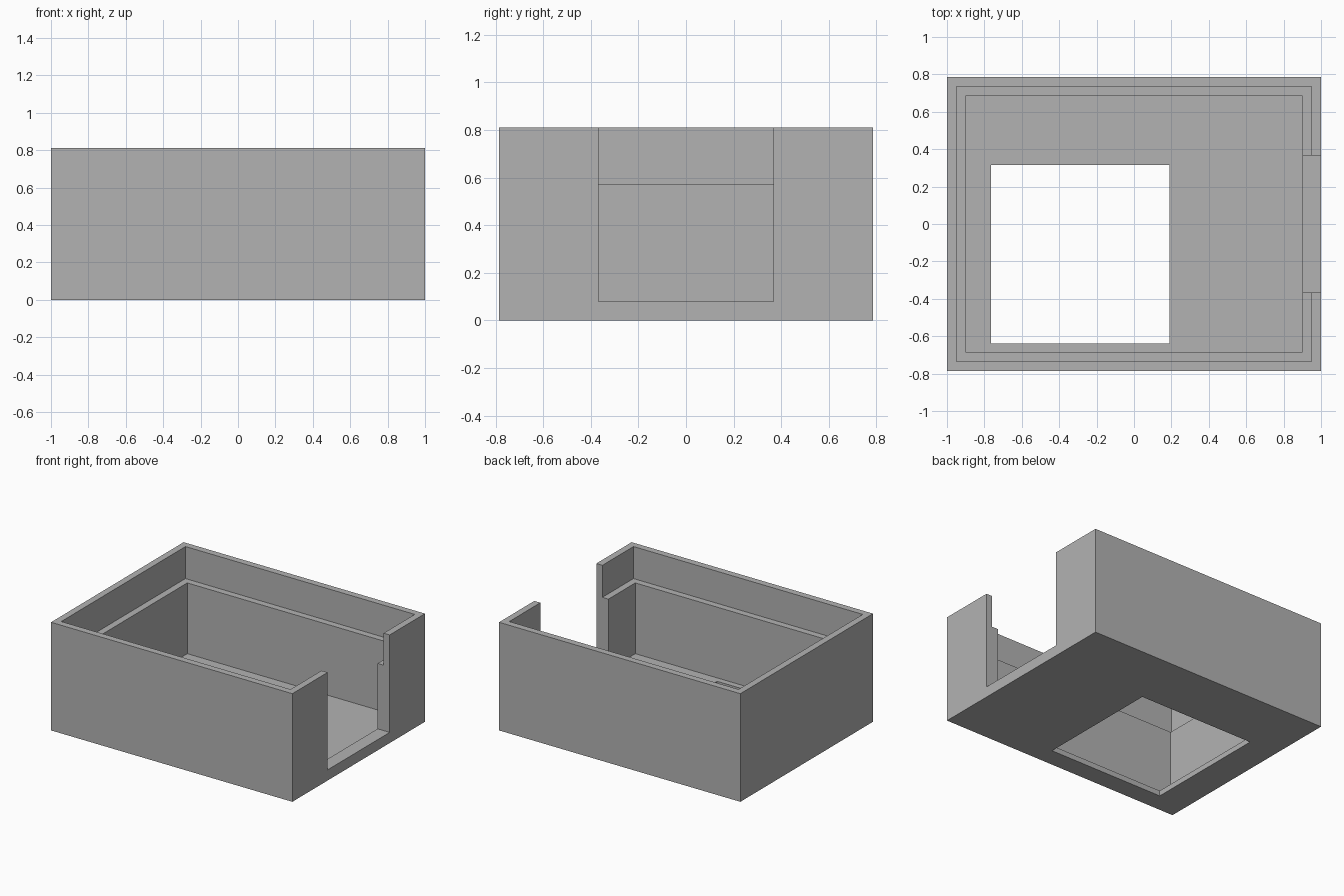
import bpy
from mathutils import Vector

default = bpy.data.objects.get("Cube")
if default:
    bpy.data.objects.remove(default, do_unlink=True)

LENGTH, DEPTH, HEIGHT = 2.0, 1.57, 0.81
FLOOR, LEDGE, SILL = 0.04, 0.57, 0.08
RIM, WALL = 0.05, 0.1
OVER = 0.1   # cutter overshoot

grey = bpy.data.materials.new("plain grey")
grey.use_nodes = True
colour = (0.45, 0.45, 0.45, 1)
grey.diffuse_color = colour
grey.node_tree.nodes["Principled BSDF"].inputs["Base Color"].default_value = colour


def block(name, low, high):
    """Axis-aligned box between two corners."""
    low, high = Vector(low), Vector(high)
    bpy.ops.mesh.primitive_cube_add(size=1)
    obj = bpy.context.object
    obj.name = name
    for v in obj.data.vertices:
        v.co = [(a + b) / 2 + c * (b - a) for a, b, c in zip(low, high, v.co)]
    obj.data.materials.append(grey)
    return obj


def cavity(name, inset, bottom):
    """Centred pocket, open at the top, inset from the outer walls."""
    x, y = LENGTH / 2 - inset, DEPTH / 2 - inset
    return block(name, (-x, -y, bottom), (x, y, HEIGHT + OVER))


# Outer shell
box = block("open_box", (-LENGTH / 2, -DEPTH / 2, 0), (LENGTH / 2, DEPTH / 2, HEIGHT))

# Pockets, floor window and the doorway in the +x wall
cutters = [
    cavity("rim_cutter", RIM, LEDGE),
    cavity("cavity_cutter", WALL, FLOOR),
    block("floor_window_cutter", (-0.765, -0.64, -OVER), (0.19, 0.315, FLOOR + OVER)),
    block("doorway_cutter", (LENGTH / 2 - WALL - 0.05, -0.367, SILL),
          (LENGTH / 2 + OVER, 0.367, HEIGHT + 2 * OVER)),
]
bpy.context.view_layer.objects.active = box
for cutter in cutters:
    mod = box.modifiers.new(cutter.name, "BOOLEAN")
    mod.operation = "DIFFERENCE"
    mod.solver = "EXACT"
    mod.object = cutter
    cutter.hide_render = True
    bpy.ops.object.modifier_apply(modifier=mod.name)
    bpy.data.objects.remove(cutter, do_unlink=True)
